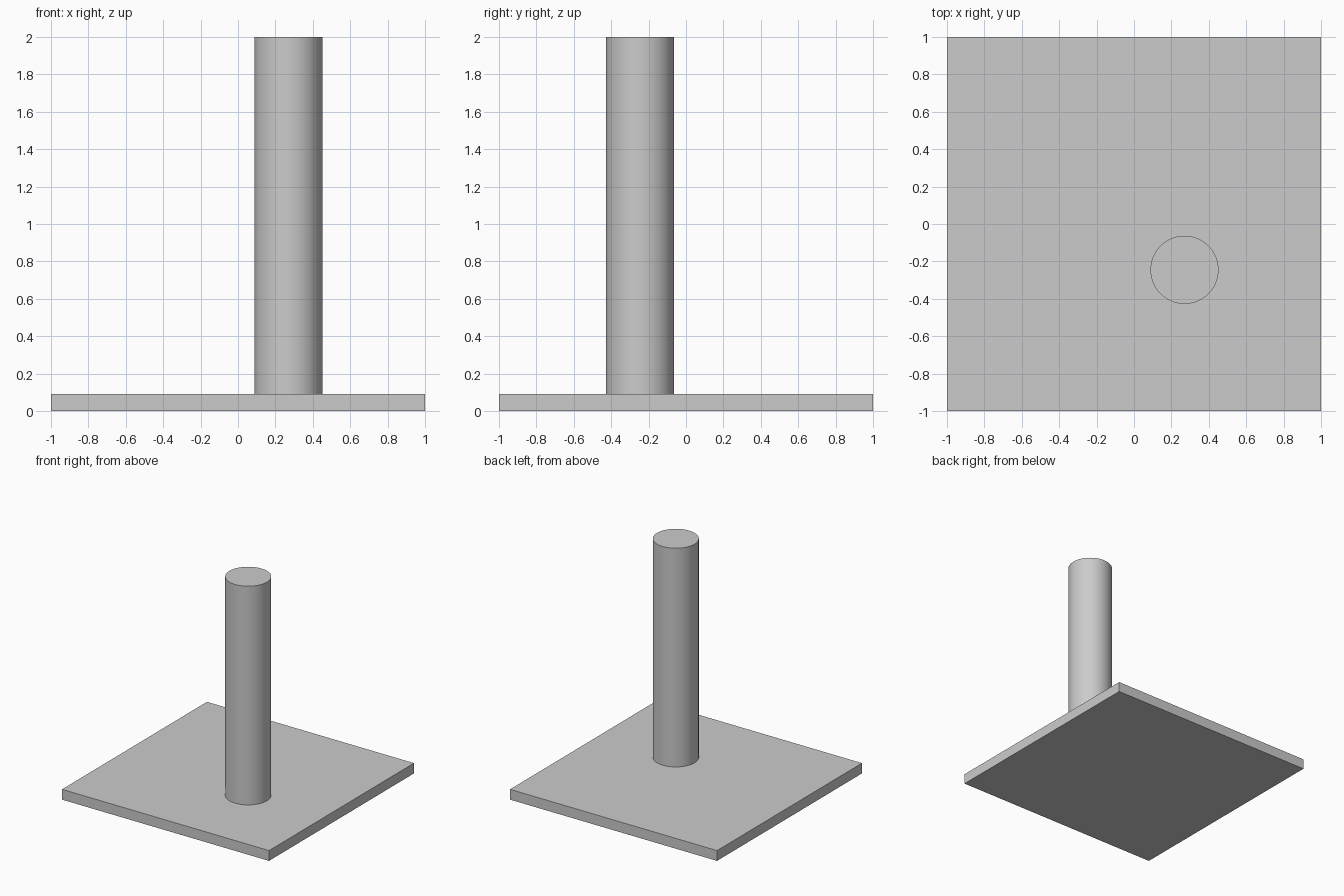
import bpy
import math

# Remove the default cube
default = bpy.data.objects.get("Cube")
if default:
    bpy.data.objects.remove(default, do_unlink=True)

# Single plain grey
GREY = (0.6, 0.6, 0.6, 1.0)
grey = bpy.data.materials.new("plain_grey")
grey.use_nodes = True
grey.diffuse_color = GREY
grey.node_tree.nodes["Principled BSDF"].inputs["Base Color"].default_value = GREY

BASE_TOP = 0.09
POST_TOP = 2.0
POST_RADIUS = 0.182


def finish(name):
    """Name the active object and give it the grey material."""
    obj = bpy.context.object
    obj.name = name
    obj.data.materials.append(grey)
    return obj


# Square base plate
bpy.ops.mesh.primitive_cube_add(size=1, location=(0, 0, BASE_TOP / 2))
base = finish("base_plate")
base.scale = (2, 2, BASE_TOP)
bpy.ops.object.transform_apply(location=False, rotation=False, scale=True)

# Round post, standing off-centre on the plate
bpy.ops.mesh.primitive_cylinder_add(
    vertices=64, radius=POST_RADIUS, depth=POST_TOP - BASE_TOP,
    location=(0.27, -0.245, (POST_TOP + BASE_TOP) / 2))
finish("round_post")
bpy.ops.object.shade_smooth_by_angle(angle=math.radians(30))
